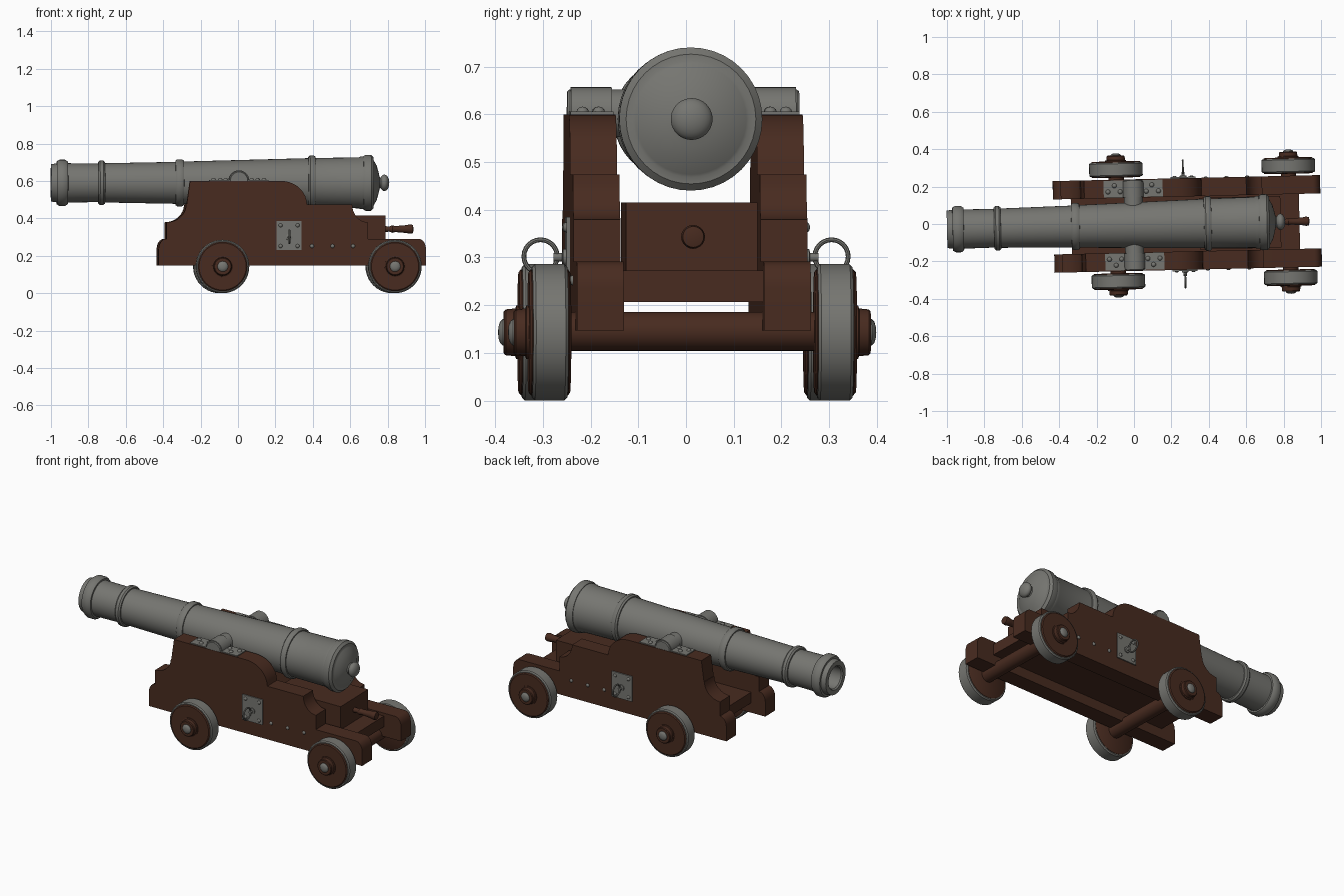
import bpy, bmesh
from math import sin, cos, pi, radians
from mathutils import Matrix, Vector

if "Cube" in bpy.data.objects:
    bpy.data.objects.remove(bpy.data.objects["Cube"])

def material(name, rgb):
    m = bpy.data.materials.new(name)
    m.diffuse_color = (*rgb, 1)
    m.use_nodes = True
    m.node_tree.nodes["Principled BSDF"].inputs["Base Color"].default_value = m.diffuse_color
    return m

IRON = material("grey iron", (0.18, 0.18, 0.165))
WOOD = material("dark brown wood", (0.065, 0.024, 0.014))
# the whole cannon stands slightly turned about z
PLACE = Matrix.Translation((0, -0.006, 0)) @ Matrix.Rotation(radians(1.3), 4, 'Z')
# lathe axes: local z becomes x, +y or -y
AXIS = {'X': Matrix.Rotation(pi / 2, 4, 'Y'),
        1: Matrix.Rotation(-pi / 2, 4, 'X'),
        -1: Matrix.Rotation(pi / 2, 4, 'X'),
        'Z': Matrix.Identity(4)}

def finish(name, bm, mat):
    bmesh.ops.remove_doubles(bm, verts=bm.verts, dist=1e-5)
    bmesh.ops.recalc_face_normals(bm, faces=bm.faces)
    me = bpy.data.meshes.new(name)
    bm.to_mesh(me)
    bm.free()
    me.transform(PLACE)
    me.materials.append(mat)
    me.shade_smooth()
    me.set_sharp_from_angle(angle=radians(35))
    ob = bpy.data.objects.new(name, me)
    bpy.context.collection.objects.link(ob)
    return ob

def lathe(name, profile, origin, axis, mat, n=32, closed=False):
    """Turn (along, radius) points round an axis."""
    bm = bmesh.new()
    m = Matrix.Translation(origin) @ AXIS[axis]
    rings = [[bm.verts.new(m @ Vector((r * cos(2 * pi * i / n), r * sin(2 * pi * i / n), a)))
              for i in range(n)] for a, r in profile]
    pairs = list(zip(rings, rings[1:])) + ([(rings[-1], rings[0])] if closed else [])
    for p, q in pairs:
        for i in range(n):
            j = (i + 1) % n
            bm.faces.new((p[i], p[j], q[j], q[i]))
    return finish(name, bm, mat)

def prism(name, pts, y0, y1, mat):
    """Extrude an x-z outline from y0 to y1."""
    bm = bmesh.new()
    a = [bm.verts.new((x, y0, z)) for x, z in pts]
    b = [bm.verts.new((x, y1, z)) for x, z in pts]
    bm.faces.new(a)
    bm.faces.new(b[::-1])
    for i in range(len(pts)):
        j = (i + 1) % len(pts)
        bm.faces.new((a[i], b[i], b[j], a[j]))
    return finish(name, bm, mat)

def box(name, x0, x1, y0, y1, z0, z1, mat):
    return prism(name, [(x0, z0), (x1, z0), (x1, z1), (x0, z1)], y0, y1, mat)

def arc(cx, cz, rx, rz, a0, a1, n=8):
    return [(cx + rx * cos(radians(a0 + (a1 - a0) * i / n)),
             cz + rz * sin(radians(a0 + (a1 - a0) * i / n))) for i in range(n + 1)]

def moulding(x0, x1, r0, r1, high):
    """Rounded ring on the barrel."""
    w = x1 - x0
    return [(x0, r0), (x0 + .01 * w, (r0 + high) / 2), (x0 + .25 * w, high),
            (x1 - .25 * w, high), (x1 - .01 * w, (r1 + high) / 2), (x1, r1)]

def rivet(name, origin, axis, r=0.011, h=0.008):
    lathe(name, [(h * sin(t * pi / 6), r * cos(t * pi / 6)) for t in range(4)], origin, axis, IRON, 12)

# barrel with bore, rings, breech and knob
BZ = 0.59
barrel = [(-.6, 0), (-.6, .066), (-.992, .066), (-1, .072), (-1, .1), (-.97, .104)]
barrel += moulding(-.97, -.91, .106, .105, .124)
barrel += moulding(-.748, -.712, .103, .105, .119)
barrel += moulding(-.335, -.29, .112, .114, .126)
barrel += moulding(.375, .415, .132, .133, .146)
barrel += [(.645, .136), (.655, .141), (.67, .141)]
barrel += moulding(.67, .725, .138, .122, .15)
barrel += [(.728, .116), (.742, .092), (.752, .055), (.757, .032), (.765, .027)]
barrel += [(x, z) for x, z in arc(.783, 0, .026, .044, 140, 0, 10)]
lathe("cannon_barrel", barrel, (0, 0, BZ), 'X', IRON, 40)

# outlines of the three stacked planks of a carriage cheek
bottom_plank = [(-.43, .147), (1.0, .147)] + arc(.96, .235, .04, .056, 0, 90, 5) \
    + arc(-.39, .235, .04, .056, 90, 180, 5)
middle_plank = [(-.388, .291), (.69, .291), (.69, .377)] \
    + arc(.69, .474, .085, .095, 270, 180) + arc(-.388, .474, .105, .095, 0, -90)
top_plank = [(-.28, .474), (.365, .474)] + arc(.225, .474, .138, .126, 3, 90, 10) + [(-.262, .6)]

for s, side in ((-1, "front"), (1, "back")):
    for part, outline in (("bottom", bottom_plank), ("middle", middle_plank), ("top", top_plank)):
        prism(f"{side}_{part}_cheek_plank", outline, s * .147, s * .245, WOOD)

    # trunnion, its cap and the riveted cap plates
    lathe(f"{side}_trunnion", [(.06, .05), (.238, .05), (.243, .046), (.243, 0)], (0, 0, .602), s, IRON)
    lathe(f"{side}_trunnion_cap", [(.15, 0), (.15, .055), (.236, .055), (.236, 0)], (0, 0, .602), s, IRON)
    for d in (-1, 1):
        box(f"{side}_cap_plate", d * .045, d * .158, s * .15, s * .24, .598, .606, IRON)
        for x, y in ((.07, .18), (.1, .213), (.135, .18)):
            rivet("cap_plate_rivet", (d * x, s * y, .605), 'Z', .013, .011)

    # side plate with eyebolt and ring
    box(f"{side}_ring_plate", .2, .335, s * .243, s * .252, .23, .385, IRON)
    for x in (.222, .313):
        for z in (.252, .363):
            rivet("ring_plate_rivet", (x, s * .251, z), s)
    lathe(f"{side}_eyebolt", [(.25, .018), (.258, .018), (.26, .009), (.278, .009), (.278, 0)],
          (.268, 0, .3), s, IRON, 12)
    lathe(f"{side}_ring", [(.005 * cos(t * pi / 4), .035 + .005 * sin(t * pi / 4)) for t in range(8)],
          (.268, s * .305, .302), 'X', IRON, 24, True)
    for x in (.39, .5, .61):
        rivet("cheek_bolt", (x, s * .244, .252), s)

    # wheels: wooden disc, iron tyre, hub and axle cap
    for wx, end in ((-.09, "muzzle"), (.832, "breech")):
        o = (wx, 0, .143)
        lathe(f"{side}_{end}_wheel_tyre", [(.262, .13), (.262, .137), (.268, .143), (.33, .143),
              (.336, .137), (.336, .13)], o, s, IRON, 40, True)
        lathe(f"{side}_{end}_wheel_disc", [(.256, 0), (.256, .126), (.26, .132), (.338, .132),
              (.343, .126), (.343, 0)], o, s, WOOD, 40)
        lathe(f"{side}_{end}_hub", [(.34, .056), (.348, .056), (.35, .05), (.37, .048),
              (.374, .044), (.374, 0)], o, s, WOOD, 24)
        lathe(f"{side}_{end}_axle_cap", [(.372, .028), (.376, .028), (.382, .022), (.385, .012),
              (.386, 0)], o, s, IRON, 20)

# axles
for wx, end in ((-.09, "muzzle"), (.832, "breech")):
    lathe(f"{end}_axle", [(-.3, 0), (-.3, .041), (.3, .041), (.3, 0)], (wx, 0, .145), 1, WOOD, 24)

# floor board, elevating block and its handle
box("carriage_floor", -.335, .885, -.148, .148, .207, .273, WOOD)
box("elevating_block", .35, .785, -.138, .138, .273, .415, WOOD)
lathe("block_handle", [(.78, .016), (.81, .014), (.825, .02), (.84, .016), (.9, .021), (.92, .025),
      (.935, .022), (.94, 0)], (0, 0, .343), 'X', WOOD, 20)
